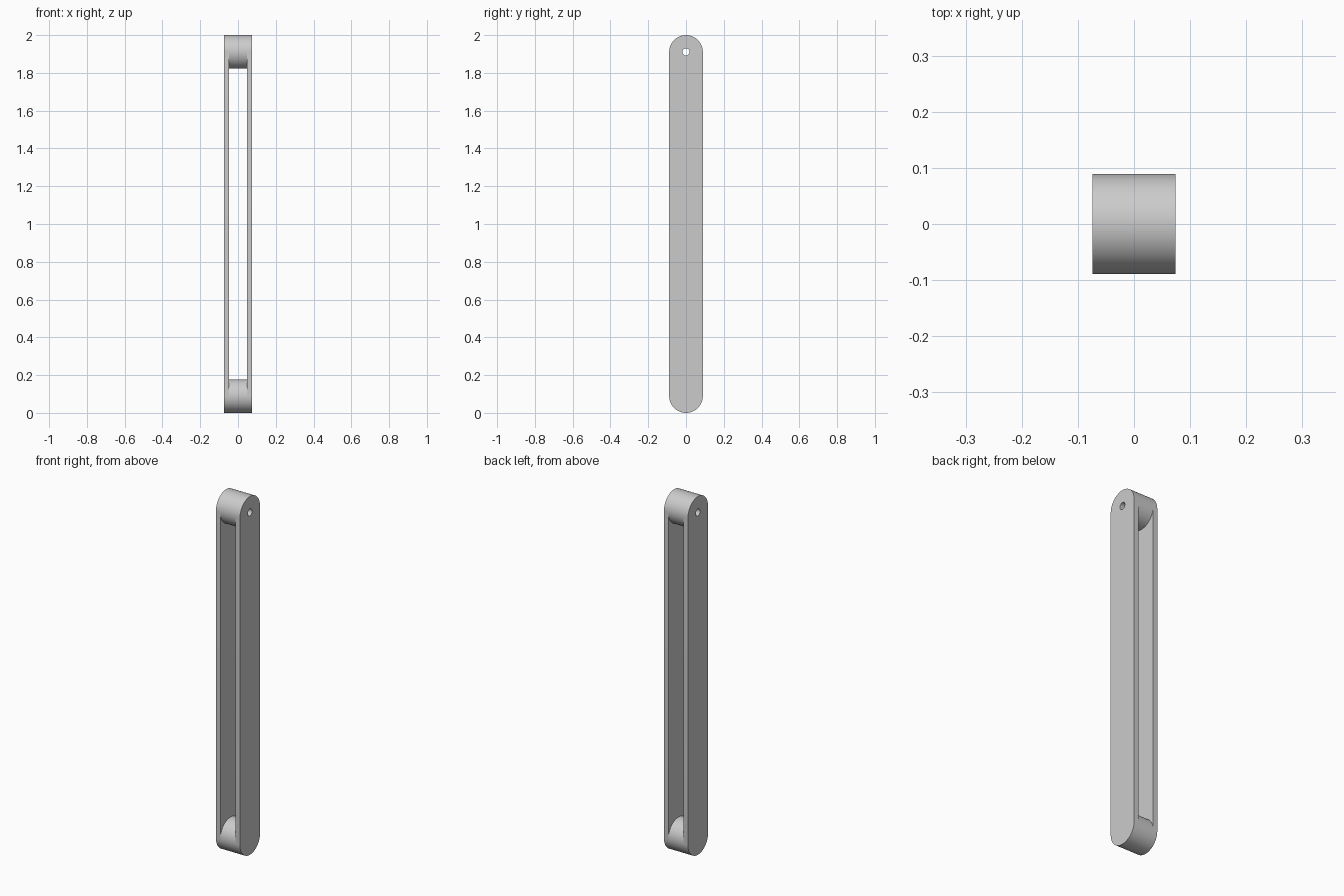
import bpy
import bmesh
import math
from mathutils import Vector

if "Cube" in bpy.data.objects:
    bpy.data.objects.remove(bpy.data.objects["Cube"], do_unlink=True)

RADIUS = 0.089
HALF_WIDTH = 0.074
SLOT_HALF = 0.047
HOLE_RADIUS = 0.019
LOW_Z = RADIUS
HIGH_Z = 2 - RADIUS

grey = bpy.data.materials.new("plain_grey")
grey.use_nodes = True
colour = (0.6, 0.6, 0.6, 1)
grey.diffuse_color = colour
grey.node_tree.nodes["Principled BSDF"].inputs["Base Color"].default_value = colour


def arc(z, radius, start, sweep, count):
    """Points (y, z) along an arc about (0, z)."""
    angles = [start + sweep * i / count for i in range(count + 1)]
    return [(radius * math.cos(a), z + radius * math.sin(a)) for a in angles]


def circle(z, radius, count):
    return arc(z, radius, 0, math.tau, count)[:-1]


def extrude_profile(name, loops, x0, x1):
    """Fill an outline with optional holes and extrude it along x."""
    bm = bmesh.new()
    edges = []
    for loop in loops:
        verts = [bm.verts.new((x0, y, z)) for y, z in loop]
        edges += [bm.edges.new((v, verts[i - 1])) for i, v in enumerate(verts)]
    bmesh.ops.triangle_fill(bm, edges=edges, use_beauty=True, normal=Vector((1, 0, 0)))
    result = bmesh.ops.extrude_face_region(bm, geom=bm.faces[:], use_keep_orig=True)
    moved = [g for g in result["geom"] if isinstance(g, bmesh.types.BMVert)]
    bmesh.ops.translate(bm, verts=moved, vec=(x1 - x0, 0, 0))
    bmesh.ops.recalc_face_normals(bm, faces=bm.faces[:])
    mesh = bpy.data.meshes.new(name)
    bm.to_mesh(mesh)
    bm.free()
    mesh.materials.append(grey)
    obj = bpy.data.objects.new(name, mesh)
    bpy.context.collection.objects.link(obj)
    bpy.ops.object.select_all(action="DESELECT")
    obj.select_set(True)
    bpy.context.view_layer.objects.active = obj
    bpy.ops.object.shade_smooth_by_angle(angle=math.radians(30))
    return obj


# Round-ended side plates with a pin hole near the top
hole = circle(HIGH_Z, HOLE_RADIUS, 32)
outline = (arc(HIGH_Z, RADIUS, 0, math.pi, 32)
           + arc(LOW_Z, RADIUS, math.pi, math.pi, 32))
extrude_profile("left_plate", [outline, hole], SLOT_HALF, HALF_WIDTH)
extrude_profile("right_plate", [outline, hole], -HALF_WIDTH, -SLOT_HALF)

# Round spacers joining the plates at both ends
extrude_profile("top_spacer", [circle(HIGH_Z, RADIUS, 64), hole], -SLOT_HALF, SLOT_HALF)
extrude_profile("bottom_spacer", [circle(LOW_Z, RADIUS, 64)], -SLOT_HALF, SLOT_HALF)
